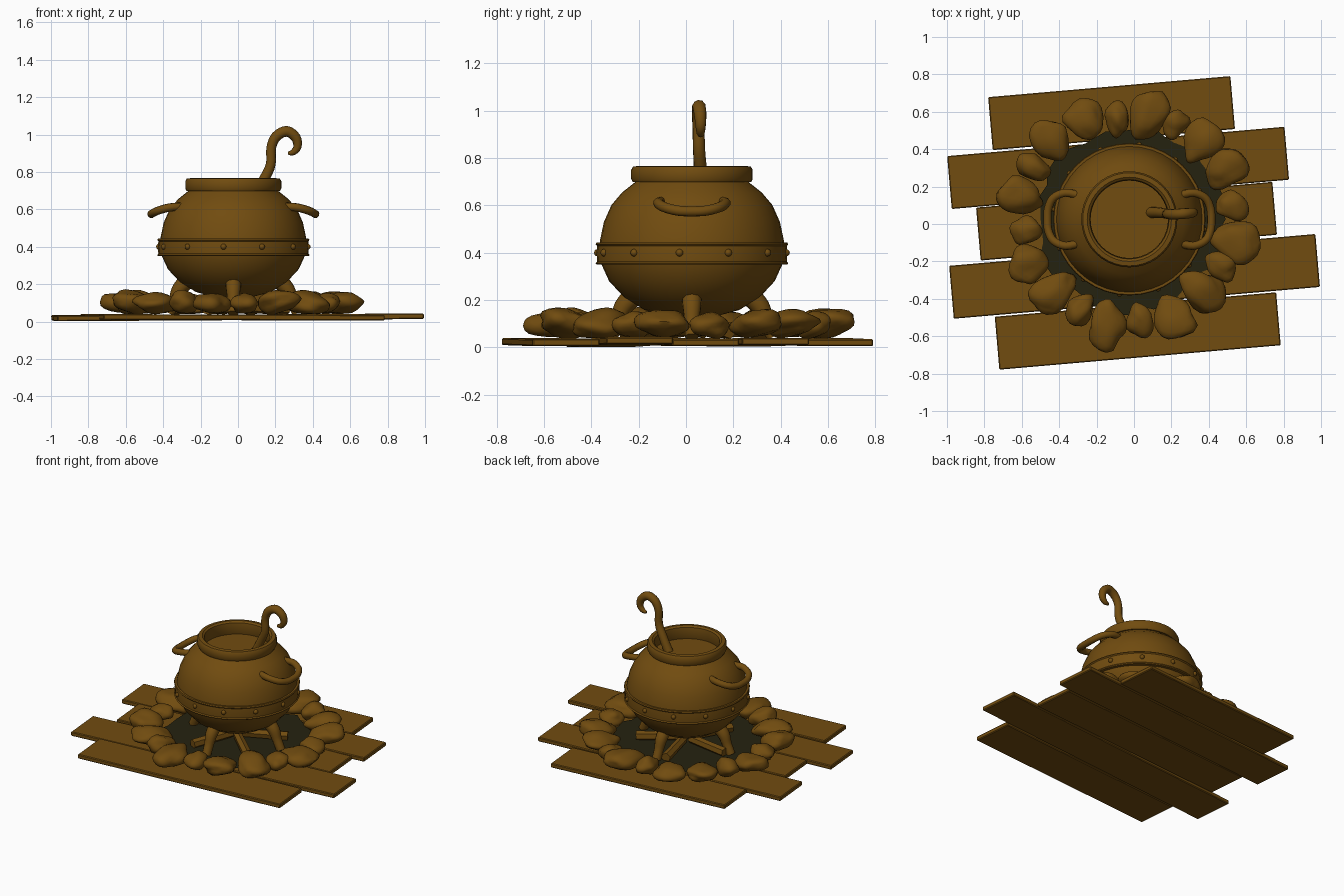
import bpy, bmesh, math, random
from mathutils import Vector, Matrix, noise

if "Cube" in bpy.data.objects:
    bpy.data.objects.remove(bpy.data.objects["Cube"])

random.seed(4)
CX, CY = -0.025, 0.025          # pot centre


def material(name, col):
    m = bpy.data.materials.new(name)
    m.diffuse_color = (*col, 1)
    m.use_nodes = True
    m.node_tree.nodes["Principled BSDF"].inputs["Base Color"].default_value = m.diffuse_color
    return m


BROWN = material("warm_brown", (0.165, 0.072, 0.005))
ASH = material("dark_ash", (0.018, 0.016, 0.005))


def add(name, bm, mat, smooth=40):
    bmesh.ops.recalc_face_normals(bm, faces=bm.faces)
    me = bpy.data.meshes.new(name)
    bm.to_mesh(me)
    bm.free()
    me.materials.append(mat)
    ob = bpy.data.objects.new(name, me)
    bpy.context.collection.objects.link(ob)
    if smooth:
        bpy.ops.object.select_all(action='DESELECT')
        ob.select_set(True)
        bpy.context.view_layer.objects.active = ob
        bpy.ops.object.shade_smooth_by_angle(angle=math.radians(smooth))
    return ob


def lathe(name, prof, mat, seg=40, closed=False):
    bm = bmesh.new()
    vs = [bm.verts.new((CX + r, CY, z)) for r, z in prof]
    es = [bm.edges.new(p) for p in zip(vs, vs[1:])]
    if closed:
        es.append(bm.edges.new((vs[-1], vs[0])))
    bmesh.ops.spin(bm, geom=vs + es, cent=(CX, CY, 0), axis=(0, 0, 1),
                   angle=2 * math.pi, steps=seg)
    bmesh.ops.remove_doubles(bm, verts=bm.verts, dist=1e-4)
    return add(name, bm, mat)


def tube(name, pts, radii, mat, seg=10, sub=4):
    """Round tube through points, smoothed with Catmull-Rom steps."""
    P = [Vector(p) for p in pts]
    path = []
    for i in range(len(P) - 1):
        a, b, c, d = P[max(i - 1, 0)], P[i], P[i + 1], P[min(i + 2, len(P) - 1)]
        for k in range(sub):
            t = k / sub
            p = 0.5 * (2 * b + (c - a) * t + (2 * a - 5 * b + 4 * c - d) * t * t
                       + (3 * b - a - 3 * c + d) * t ** 3)
            path.append((p, radii[i] * (1 - t) + radii[i + 1] * t))
    path.append((P[-1], radii[-1]))
    bm = bmesh.new()
    rings, u = [], None
    for i, (p, r) in enumerate(path):
        tan = (path[min(i + 1, len(path) - 1)][0] - path[max(i - 1, 0)][0]).normalized()
        u = tan.orthogonal() if u is None else u - tan * u.dot(tan)
        u.normalize()
        w = tan.cross(u)
        rings.append([bm.verts.new(p + r * (u * math.cos(a) + w * math.sin(a)))
                      for a in (2 * math.pi * k / seg for k in range(seg))])
    for A, B in zip(rings, rings[1:]):
        for k in range(seg):
            bm.faces.new((A[k], A[k - 1], B[k - 1], B[k]))
    bm.faces.new(rings[0])
    bm.faces.new(rings[-1])
    return add(name, bm, mat)


def polar(r, ang, z):
    return (CX + r * math.cos(ang), CY + r * math.sin(ang), z)


# Plank floor: centre, length, small tilt
planks = [(-.12, .593, 1.30, .004), (-.085, .30, 1.81, -.003), (-.04, .015, 1.59, .003),
          (.003, -.28, 1.965, -.006), (.02, -.572, 1.51, .003)]
for i, (x, y, length, tilt) in enumerate(planks):
    bm = bmesh.new()
    bmesh.ops.create_cube(bm, size=1)
    bmesh.ops.scale(bm, verts=bm.verts, vec=(length, .284, .03))
    bmesh.ops.bevel(bm, geom=bm.edges[:], offset=.005, segments=1, affect='EDGES')
    bm.transform(Matrix.Translation((x, y, .0225)) @ Matrix.Rotation(math.radians(4.96), 4, 'Z')
                 @ Matrix.Rotation(tilt, 4, 'Y'))
    add(f"floor_plank_{i + 1}", bm, BROWN, 0)

# Ash bed with ragged edge
bm = bmesh.new()
bmesh.ops.create_circle(bm, cap_ends=True, radius=.5, segments=48)
for v in bm.verts:
    v.co *= random.uniform(.93, 1.04)
bm.transform(Matrix.Translation((CX, CY, .046)))
add("ash_bed", bm, ASH, 0)

# Ring of stones: top-view x, y, tangential width, radial length
stones = [(-.26, .56, .20, .22), (-.09, .56, .13, .19), (.075, .585, .20, .29), (.215, .53, .13, .17),
          (.36, .44, .20, .26), (.49, .29, .20, .24), (.52, .10, .16, .17), (.545, -.09, .21, .26),
          (.46, -.22, .14, .19), (.365, -.355, .20, .26), (.21, -.50, .21, .24), (.03, -.51, .14, .18),
          (-.145, -.535, .19, .27), (-.29, -.455, .14, .19), (-.435, -.365, .19, .27),
          (-.56, -.21, .20, .22), (-.58, -.035, .15, .17), (-.605, .15, .19, .25),
          (-.535, .30, .13, .20), (-.44, .445, .19, .25)]
for i, (x, y, w, l) in enumerate(stones):
    bm = bmesh.new()
    bmesh.ops.create_icosphere(bm, subdivisions=3, radius=1)
    h = random.uniform(.052, .062)
    for v in bm.verts:
        n = noise.noise(v.co * 1.1 + Vector((i * 7.3, 0, 0)))
        c = v.co * (1 + .28 * n)
        c.y *= 1 + .22 * c.x                      # wider toward the outside
        v.co = (c.x * l / 2, c.y * w / 2, c.z * h)
    ang = math.atan2(y - CY, x - CX) + random.uniform(-.2, .2)
    bm.transform(Matrix.Translation((x, y, .045 + h * .95)) @ Matrix.Rotation(ang, 4, 'Z')
                 @ Matrix.Rotation(random.uniform(-.2, .2), 4, 'Y'))
    add(f"hearth_stone_{i + 1}", bm, BROWN, 60)

# Firewood under the pot
for k in range(5):
    a = math.radians(20 + 72 * k)
    tube(f"firewood_{k + 1}", [polar(.04, a, .08), polar(.33, a + .15, .068)],
         [.03, .032], BROWN, seg=6, sub=1)

# Pot body with rolled rim
lathe("pot_body", [(0, .125), (.10, .131), (.20, .158), (.285, .21), (.35, .28), (.382, .35),
                   (.393, .40), (.389, .45), (.372, .53), (.34, .602), (.295, .655), (.238, .70),
                   (.25, .698), (.257, .712), (.257, .75), (.249, .764), (.225, .767), (.212, .757),
                   (.207, .72), (.215, .68), (.22, .655)], BROWN)
lathe("pot_contents", [(0, .675), (.22, .675)], BROWN)

# Riveted band
lathe("pot_band", [(.375, .35), (.403, .35), (.407, .356), (.401, .363), (.403, .40), (.401, .429),
                   (.407, .436), (.403, .443), (.375, .443)], BROWN, closed=True)
for k in range(12):
    bm = bmesh.new()
    bmesh.ops.create_uvsphere(bm, u_segments=10, v_segments=6, radius=.016)
    bm.transform(Matrix.Translation(polar(.401, math.radians(-7.5 + 30 * k), .40)))
    add(f"band_rivet_{k + 1}", bm, BROWN)

# Four curved feet
for k in range(4):
    a = k * math.pi / 2
    tube(f"pot_foot_{k + 1}", [polar(.25, a, .215), polar(.29, a, .17), polar(.315, a, .11),
                               polar(.345, a, .045)], [.045, .04, .032, .03], BROWN)

# Side handles
for name, s in (("left_handle", -1), ("right_handle", 1)):
    pts = [(.26, -.125, .615), (.34, -.142, .61), (.405, -.115, .592), (.433, -.06, .578), (.438, 0, .575),
           (.433, .06, .578), (.405, .115, .592), (.34, .142, .61), (.26, .125, .615)]
    tube(name, [(CX + s * x, CY + y, z) for x, y, z in pts], [.022] * 9, BROWN)

# Ladle with curled end
tube("ladle_handle", [(.09, .062, .66), (.14, .06, .76), (.175, .055, .84), (.178, .053, .93),
                      (.205, .052, .99), (.26, .055, 1.017), (.308, .06, .985), (.318, .062, .935),
                      (.295, .062, .905), (.268, .062, .90)],
     [.03, .028, .026, .026, .028, .029, .027, .022, .017, .008], BROWN)
